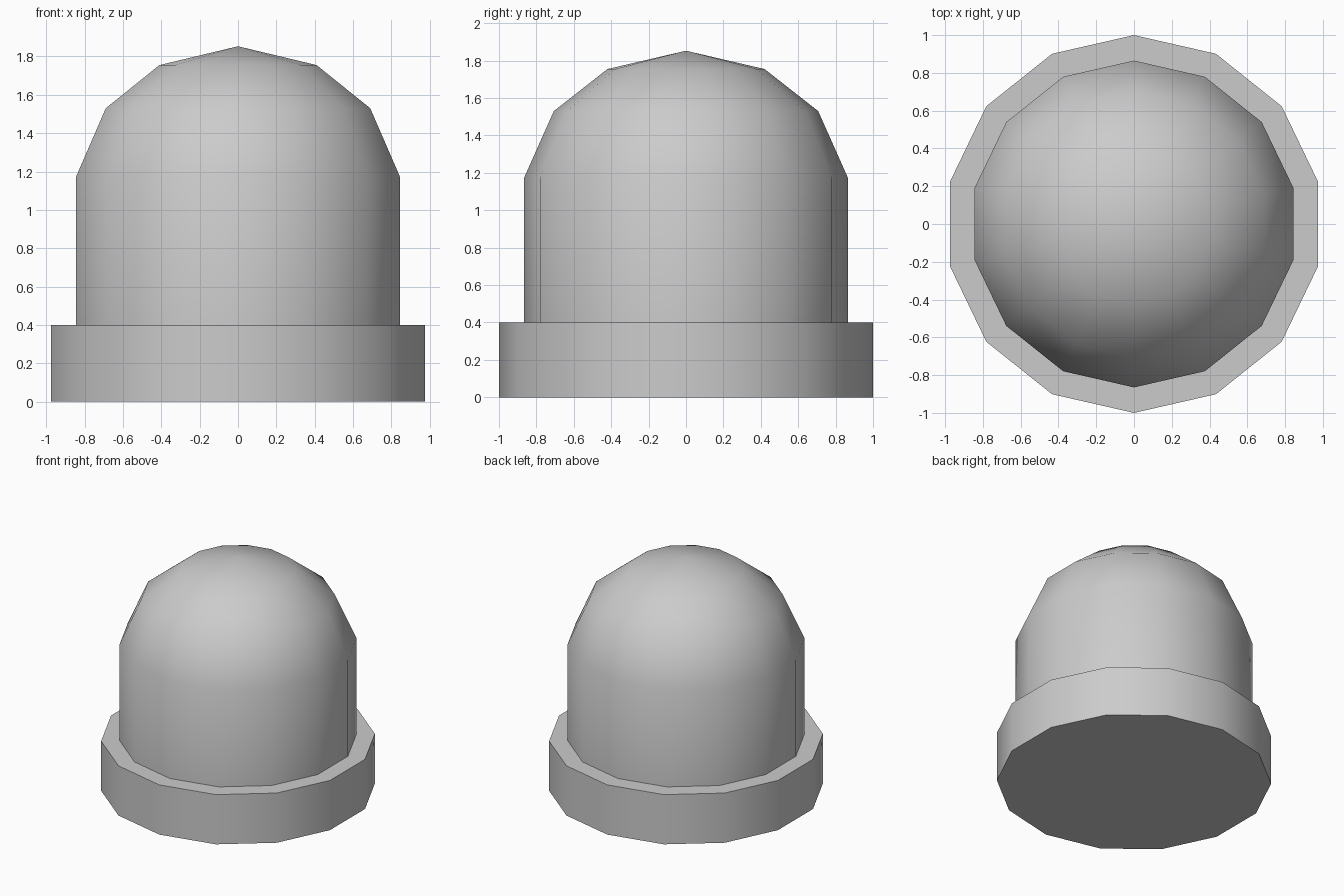
import bpy, bmesh, math

if "Cube" in bpy.data.objects:
    bpy.data.objects.remove(bpy.data.objects["Cube"])

SIDES = 14


def lathe(name, profile, close_bottom=False):
    """Revolve (radius, z) points around z; a zero radius makes a single pole."""
    bm = bmesh.new()
    rings = []
    for r, z in profile:
        if r == 0:
            rings.append([bm.verts.new((0, 0, z))] * SIDES)
        else:
            # a corner points along +y
            angles = [math.pi / 2 + math.tau * i / SIDES for i in range(SIDES)]
            rings.append([bm.verts.new((r * math.cos(a), r * math.sin(a), z)) for a in angles])
    for low, high in zip(rings, rings[1:]):
        for i in range(SIDES):
            j = (i + 1) % SIDES
            corners = [low[i], low[j], high[j], high[i]]
            bm.faces.new(list(dict.fromkeys(corners)))
    if close_bottom:
        bm.faces.new(rings[0][::-1])
    mesh = bpy.data.meshes.new(name)
    bm.to_mesh(mesh)
    bm.free()
    obj = bpy.data.objects.new(name, mesh)
    bpy.context.collection.objects.link(obj)
    bpy.ops.object.select_all(action='DESELECT')
    obj.select_set(True)
    bpy.context.view_layer.objects.active = obj
    bpy.ops.object.shade_smooth_by_angle(angle=math.radians(40))
    return obj


# Wide base disc with a flat ledge
lathe("base_flange", [(1.0, 0), (1.0, 0.4), (0, 0.4)], close_bottom=True)

# Straight wall rounding into a domed top
lathe("dome", [(0.865, 0.4), (0.865, 1.175), (0.707, 1.53), (0.42, 1.755), (0, 1.853)])
